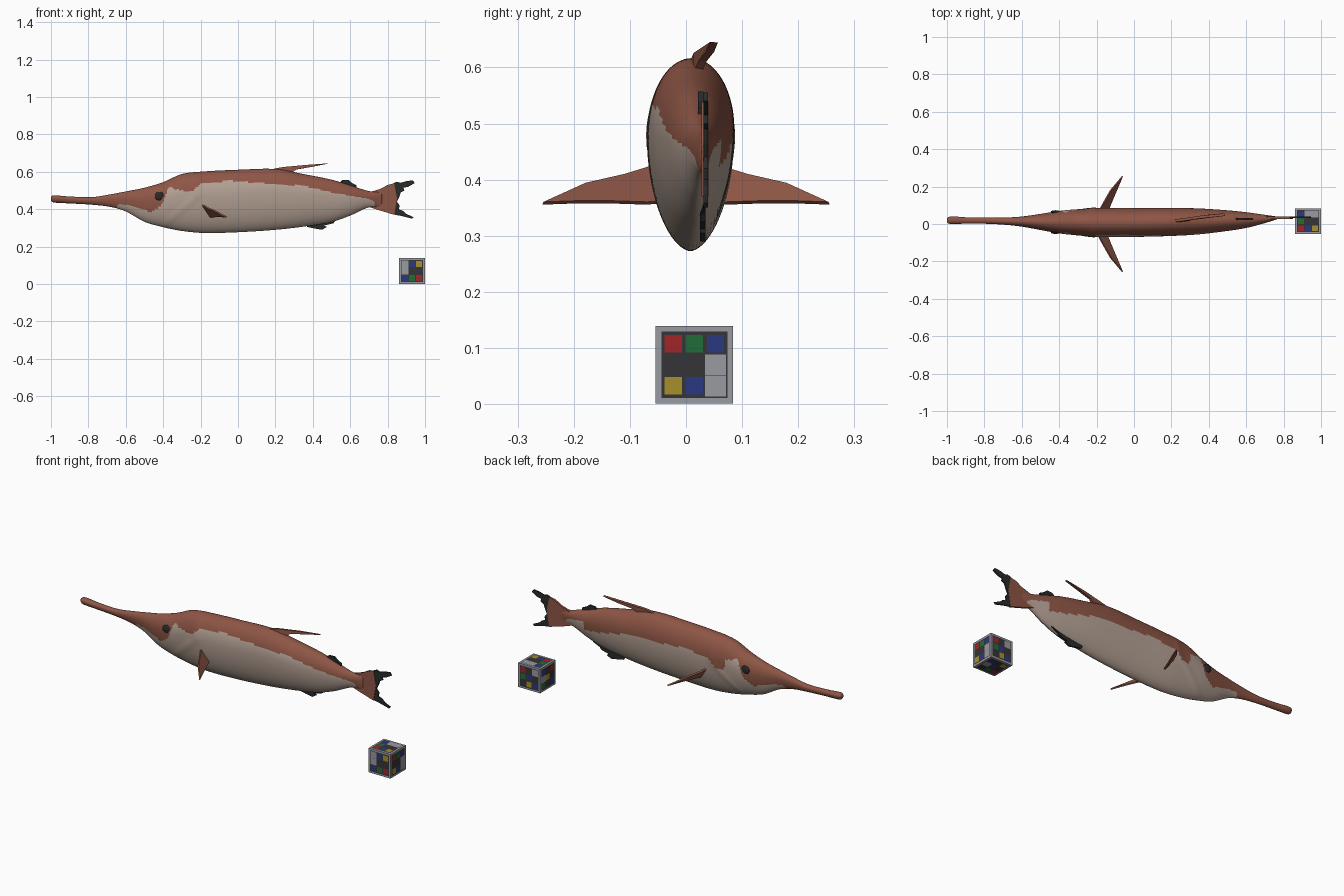
import bpy, bmesh, math
from mathutils import Vector

if "Cube" in bpy.data.objects:
    bpy.data.objects.remove(bpy.data.objects["Cube"])


def material(name, r, g, b):
    m = bpy.data.materials.new(name)
    m.diffuse_color = (r, g, b, 1)
    m.use_nodes = True
    m.node_tree.nodes["Principled BSDF"].inputs["Base Color"].default_value = m.diffuse_color
    return m


BROWN = material("reddish brown skin", 0.27, 0.092, 0.06)
BELLY = material("pale belly", 0.46, 0.36, 0.30)
BLACK = material("black fin", 0.022, 0.024, 0.024)
DARK = material("charcoal block", 0.035, 0.035, 0.038)
GREY = material("light grey block", 0.32, 0.32, 0.36)
RED = material("red tile", 0.36, 0.018, 0.02)
GREEN = material("green tile", 0.016, 0.15, 0.04)
BLUE = material("blue tile", 0.022, 0.04, 0.22)
YELLOW = material("yellow tile", 0.38, 0.28, 0.025)


def add_object(name, verts, faces, mats, indices=None, smooth=False):
    me = bpy.data.meshes.new(name)
    me.from_pydata(verts, [], faces)
    for m in mats:
        me.materials.append(m)
    for i, p in enumerate(me.polygons):
        p.material_index = indices[i] if indices else 0
        p.use_smooth = smooth
    bm = bmesh.new()
    bm.from_mesh(me)
    if name != "colour_block":
        bmesh.ops.recalc_face_normals(bm, faces=bm.faces)
    bm.to_mesh(me)
    bm.free()
    ob = bpy.data.objects.new(name, me)
    bpy.context.collection.objects.link(ob)
    return ob


# Body stations: x, top z, bottom z, half width, centre y
STATIONS = [
    (-1.0, .468, .445, .010, .020), (-.99, .474, .437, .018, .020),
    (-.96, .473, .434, .020, .020), (-.90, .468, .431, .017, .019),
    (-.78, .465, .424, .017, .018), (-.68, .480, .412, .020, .015),
    (-.60, .495, .388, .027, .013), (-.50, .515, .333, .043, .011),
    (-.40, .545, .304, .060, .010), (-.30, .588, .284, .070, .009),
    (-.18, .602, .273, .077, .008), (0.0, .611, .277, .077, .008),
    (.20, .615, .290, .075, .011), (.35, .588, .307, .069, .014),
    (.50, .558, .332, .055, .018), (.60, .528, .366, .042, .021),
    (.70, .497, .410, .022, .027), (.77, .490, .410, .006, .033)]

# Height of the brown / pale border along the body
BORDER = [(-.66, .36), (-.64, .43), (-.55, .415), (-.47, .385), (-.41, .42), (-.37, .52),
          (-.33, .505), (-.25, .49), (-.2, .535), (-.05, .553), (.15, .538), (.35, .525),
          (.5, .49), (.7, .455), (.73, .44), (.745, .3)]


def slope(t, i, k):
    a, b = t[max(i - 1, 0)], t[min(i + 1, len(t) - 1)]
    return (b[k] - a[k]) / (b[0] - a[0])


def smooth_at(t, x, k):
    i = max(j for j in range(len(t) - 1) if t[j][0] <= x or j == 0)
    h = t[i + 1][0] - t[i][0]
    s = (x - t[i][0]) / h
    return ((2*s**3 - 3*s**2 + 1) * t[i][k] + (s**3 - 2*s*s + s) * h * slope(t, i, k)
            + (3*s*s - 2*s**3) * t[i+1][k] + (s**3 - s*s) * h * slope(t, i + 1, k))


def linear_at(t, x):
    for (x0, z0), (x1, z1) in zip(t, t[1:]):
        if x0 <= x <= x1:
            return z0 + (z1 - z0) * (x - x0) / (x1 - x0)
    return 0.0


def section_point(x, a):
    top, bot, w, yc = (smooth_at(STATIONS, x, k) for k in (1, 2, 3, 4))
    mid = bot + (top - bot) * 0.62
    c, s = math.cos(a), math.sin(a)
    z = mid + s * ((top - mid) if s > 0 else (mid - bot))
    y = w * math.copysign(abs(c) ** (1.15 if s < 0 else 1.0), c)
    # raised gill cover edge sweeping down and forward
    gill = -.22 - 1.1 * (.47 - z) if z < .47 else -.22
    y *= 1 + .05 * math.exp(-((x - gill) / .025) ** 2)
    return (x, yc + y, z)


# Body skin
NX, NA = 220, 72
xs = [-1.0 + 1.77 * i / NX for i in range(NX + 1)]
verts = [section_point(x, 2 * math.pi * j / NA) for x in xs for j in range(NA)]
faces, idx = [], []
for i in range(NX):
    for j in range(NA):
        f = (i*NA + j, i*NA + (j+1) % NA, (i+1)*NA + (j+1) % NA, (i+1)*NA + j)
        c = sum((Vector(verts[v]) for v in f), Vector()) / 4
        drop = .05 if c.y > .01 and -.3 < c.x < .6 else 0
        faces.append(f)
        idx.append(1 if c.z < linear_at(BORDER, c.x) - drop else 0)
faces += [tuple(range(NA)), tuple(range(NX*NA, NX*NA + NA))]
idx += [0, 0]
add_object("fish_body", verts, faces, [BROWN, BELLY], idx, True)


# Thin fins from outlines
def fin(name, pts, mat, thick=.007):
    ob = add_object(name, pts, [tuple(range(len(pts)))], [mat])
    mod = ob.modifiers.new("thickness", 'SOLIDIFY')
    mod.thickness = thick
    mod.offset = 0
    return ob


def flat_fin(name, pts, mat, y=.034, thick=.007):
    return fin(name, [(x, y, z) for x, z in pts], mat, thick)


flat_fin("tail_fin", [(.68, .48), (.72, .496), (.76, .508), (.80, .53), (.835, .538),
                      (.85, .46), (.835, .37), (.79, .384), (.73, .402), (.68, .42)], BROWN, thick=.012)
flat_fin("tail_tip_upper", [(.835, .46), (.828, .51), (.832, .54), (.85, .547), (.87, .541), (.90, .55),
                            (.935, .555), (.945, .54), (.91, .52), (.885, .515), (.89, .50), (.87, .49),
                            (.862, .465)], BLACK, .035, .008)
flat_fin("tail_tip_lower", [(.835, .46), (.862, .465), (.85, .44), (.865, .42), (.86, .40), (.885, .39),
                            (.90, .375), (.938, .358), (.93, .35), (.87, .365), (.83, .372),
                            (.828, .41)], BLACK, .035, .008)
flat_fin("rear_dorsal_fin", [(.53, .53), (.555, .555), (.59, .557), (.61, .54), (.635, .528),
                             (.632, .51), (.645, .50), (.60, .49)], BLACK, .026, .01)
flat_fin("anal_fin", [(.36, .325), (.37, .305), (.41, .297), (.45, .29), (.475, .305), (.46, .312),
                      (.51, .325), (.52, .338), (.56, .355), (.58, .385), (.48, .35)], BLACK, .03, .01)
fin("dorsal_spine", [(.15, .014, .608), (.24, .02, .625), (.36, .038, .636), (.485, .05, .645),
                     (.40, .043, .628), (.31, .03, .612), (.28, .018, .585)], BROWN, .014)

# Paired side fins and eyes
for side, label in ((-1, "near"), (1, "far")):
    outline = [(-.20, .045, .428), (-.165, .11, .408), (-.125, .18, .392), (-.062, .255, .358),
               (-.085, .20, .36), (-.115, .13, .36), (-.14, .07, .358), (-.15, .045, .36)]
    fin("pectoral_fin_" + label, [(x, y * side, z) for x, y, z in outline], BROWN, .008)
    p = section_point(-.42, .15 if side > 0 else math.pi - .15)
    bpy.ops.mesh.primitive_uv_sphere_add(segments=24, ring_count=12, radius=1,
                                         location=(-.42, p[1] - side * .002, .47))
    eye = bpy.context.object
    eye.name = "eye_" + label
    eye.scale = (.025, .009, .023)
    eye.data.materials.append(BLACK)
    bpy.ops.object.shade_smooth()

# Colour block: grey cube, dark panel and a 3 x 3 set of tiles on each side
COLOURS = dict(k=1, r=2, g=3, b=4, y=5, w=0)
CENTRE = Vector((.93, .015, .07))
X, Y, Z = Vector((1, 0, 0)), Vector((0, 1, 0)), Vector((0, 0, 1))
SIDES = [(X, Z, "wby" "wkk" "bgr"), (Y, Z, "rgb" "kkw" "ybw"), (X, Y, "bww" "gkk" "rby"),
         (-X, Z, "rkw" "gbk" "kyb"), (-Y, Z, "bkr" "wyk" "gkb"), (X, -Y, "rgk" "kbw" "ykb")]
verts, faces, idx = [], [], []


def quad(u, v, cu, cv, half, out, mi):
    n = u.cross(v)
    base = len(verts)
    for a, b in ((-1, -1), (1, -1), (1, 1), (-1, 1)):
        verts.append(tuple(CENTRE + u*(cu + a*half) + v*(cv + b*half) + n*out))
    faces.append(tuple(range(base, base + 4)))
    idx.append(mi)


for u, v, tiles in SIDES:
    quad(u, v, 0, 0, .069, .069, 0)
    quad(u, v, 0, 0, .059, .0695, 1)
    for n, t in enumerate(tiles):
        if t != 'k':
            quad(u, v, (n % 3 - 1) * .0375, (1 - n // 3) * .0375,
                 .0185 if t == 'w' else .0155, .07, COLOURS[t])
add_object("colour_block", verts, faces, [GREY, DARK, RED, GREEN, BLUE, YELLOW], idx)
